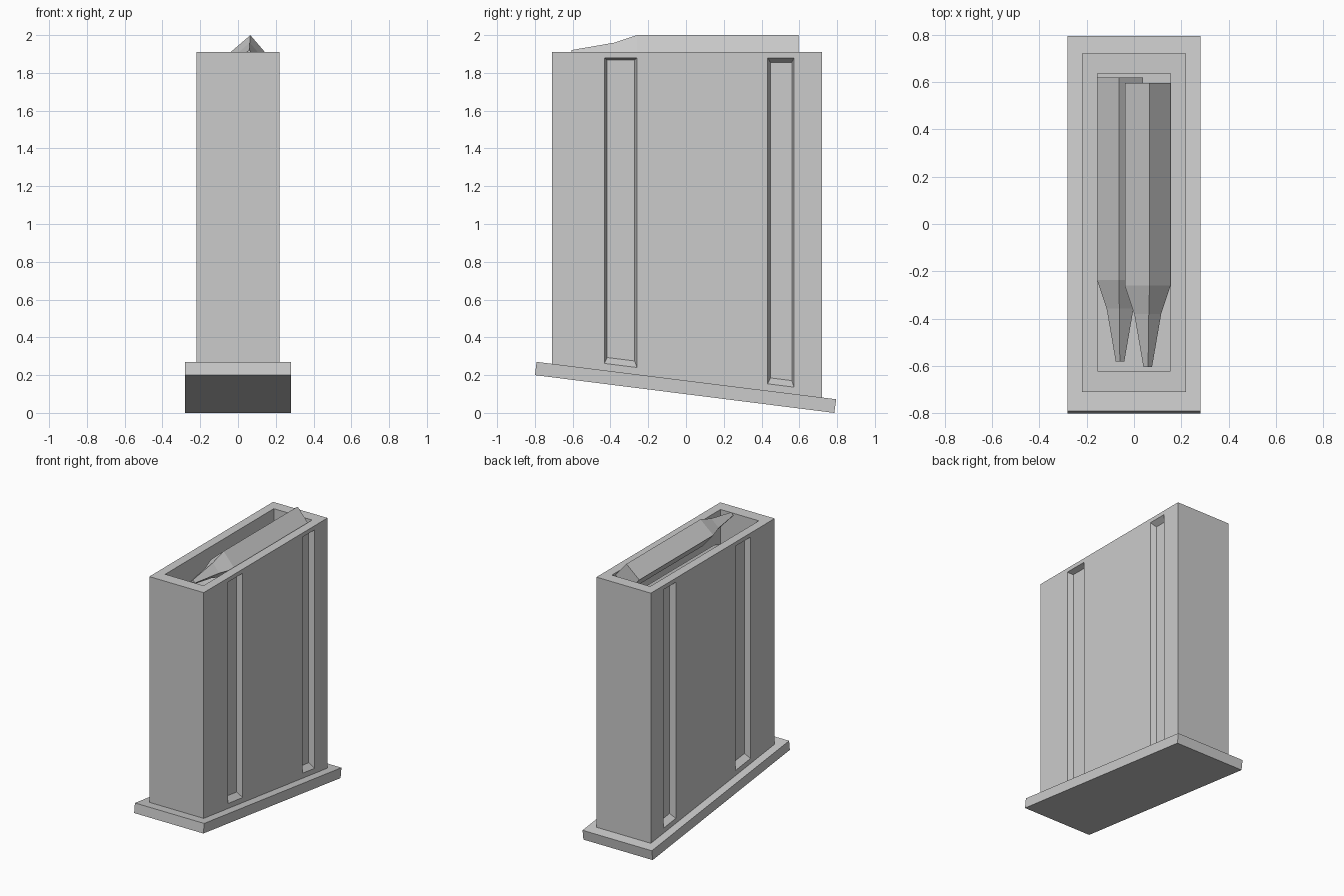
import bpy, bmesh
from math import cos, sin, pi, radians

if "Cube" in bpy.data.objects:
    bpy.data.objects.remove(bpy.data.objects["Cube"])


def loft(name, rings):
    """Closed solid through a list of equal-length point rings."""
    bm = bmesh.new()
    vs = [[bm.verts.new(p) for p in ring] for ring in rings]
    n = len(vs[0])
    for a, b in zip(vs, vs[1:]):
        for i in range(n):
            j = (i + 1) % n
            bm.faces.new((a[i], a[j], b[j], b[i]))
    bm.faces.new(vs[0])
    bm.faces.new(vs[-1])
    bmesh.ops.recalc_face_normals(bm, faces=bm.faces)
    me = bpy.data.meshes.new(name)
    bm.to_mesh(me)
    bm.free()
    ob = bpy.data.objects.new(name, me)
    bpy.context.collection.objects.link(ob)
    return ob


def side_prism(name, half_width, yz):
    """Extrude a side (y, z) profile across x."""
    return loft(name, [[(x, y, z) for y, z in yz] for x in (-half_width, half_width)])


def slope(y):
    """Height of the slanted top of the base plate."""
    return 0.171 - 0.125 * y


def cut(target, cutter):
    cutter.hide_render = True
    mod = target.modifiers.new("cut", 'BOOLEAN')
    mod.operation = 'DIFFERENCE'
    mod.solver = 'EXACT'
    mod.object = cutter
    bpy.context.view_layer.objects.active = target
    bpy.ops.object.modifier_apply(modifier=mod.name)
    bpy.data.objects.remove(cutter)


# Slanted base plate
side_prism("base_plate", 0.28,
           [(-0.80, 0.20), (0.785, 0.0), (0.795, 0.072), (-0.791, 0.27)])

# Box body following the slant
body = side_prism("magazine_body", 0.22,
                  [(-0.71, slope(-0.71) - 0.01), (0.72, slope(0.72) - 0.01),
                   (0.72, 1.91), (-0.71, 1.91)])

# Open top cavity
cavity = side_prism("cavity_cutter", 0.155,
                    [(-0.62, 1.60), (0.635, 1.60), (0.635, 2.1), (-0.62, 2.1)])
cut(body, cavity)

# Two tapered grooves on each side
def groove_ring(x, y0, y1, top, lift):
    return [(x, y0, slope(y0) + lift), (x, y1, slope(y1) + lift), (x, y1, top), (x, y0, top)]


for y0, y1, drop in ((-0.432, -0.26, 0.012), (0.432, 0.572, 0.025)):
    for s in (-1, 1):
        outer = groove_ring(s * 0.22, y0, y1, 1.88, 0.037)
        inner = groove_ring(s * 0.18, y0 + 0.015, y1 - 0.012, 1.88 - drop, 0.07)
        # extend the taper slightly past the surface for a clean cut
        past = [tuple(o + (o - i) * 0.1 for o, i in zip(p, q)) for p, q in zip(outer, inner)]
        cut(body, loft("groove_cutter", [past, inner]))


# Four-sided cartridges with tapered noses
def cartridge(name, x, y, z, tilt):
    rings = []
    for dy, r in ((0.595, 0.097), (-0.26, 0.097), (-0.38, 0.057), (-0.605, 0.018)):
        rings.append([(x + r * sin(tilt + k * pi / 2), y + dy, z + r * cos(tilt + k * pi / 2))
                      for k in range(4)])
    return loft(name, rings)


cartridge("upper_cartridge", 0.058, 0.0, 1.903, radians(4.4))
cartridge("lower_cartridge", -0.059, 0.024, 1.76, radians(-3))
